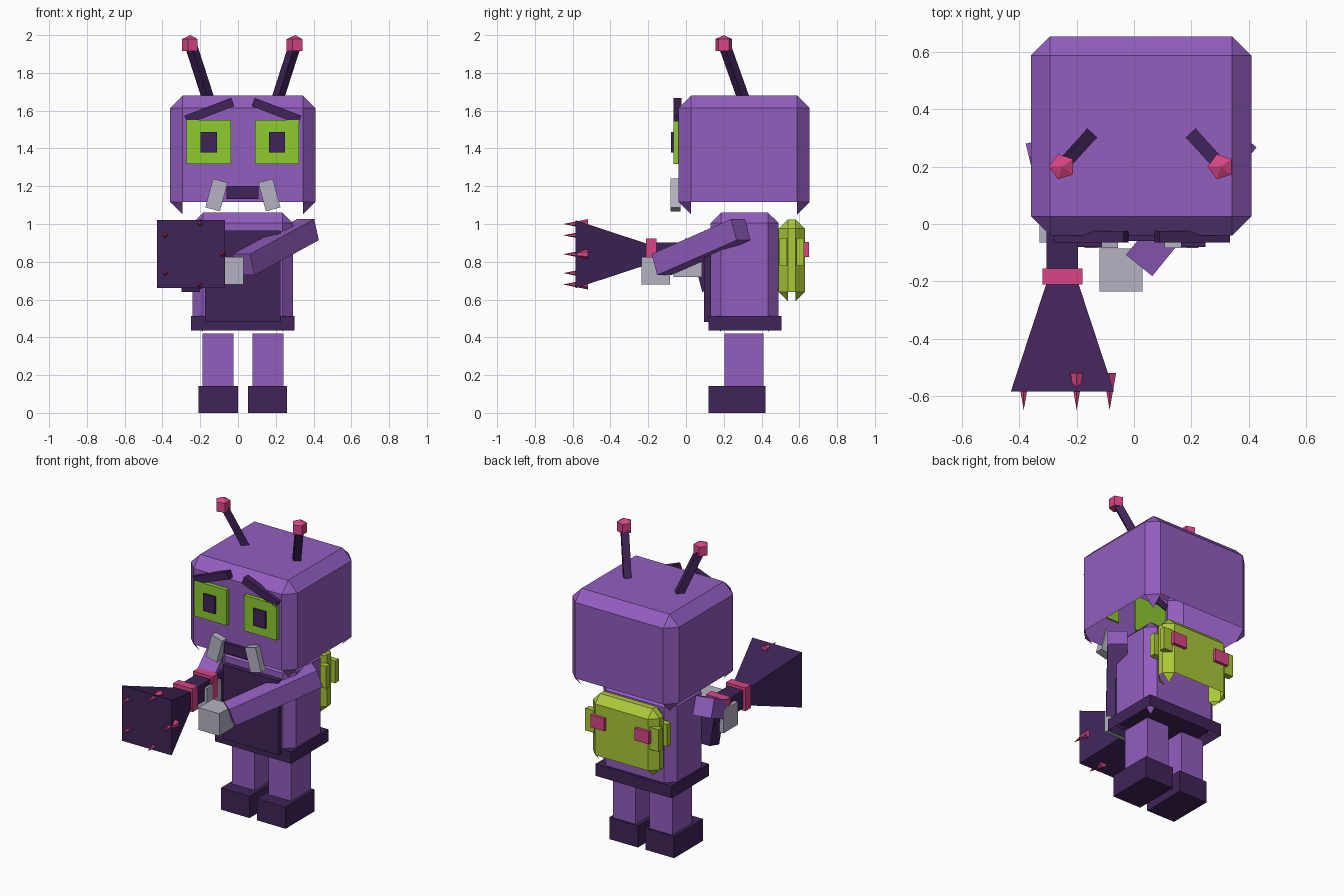
import bpy, bmesh, math
from mathutils import Vector, Matrix

if "Cube" in bpy.data.objects:
    bpy.data.objects.remove(bpy.data.objects["Cube"])

CX = 0.026  # symmetry plane of the figure


def material(name, rgb):
    m = bpy.data.materials.new(name)
    m.use_nodes = True
    m.diffuse_color = (*rgb, 1)
    m.node_tree.nodes["Principled BSDF"].inputs["Base Color"].default_value = (*rgb, 1)
    return m


PURPLE = material("purple", (0.29, 0.11, 0.52))
PLUM = material("dark plum", (0.05, 0.017, 0.095))
GREEN = material("eye green", (0.27, 0.6, 0.03))
LIME = material("pack lime", (0.4, 0.58, 0.04))
GREY = material("light grey", (0.47, 0.45, 0.55))
PINK = material("pink", (0.7, 0.06, 0.24))


def finish(bm, name, mat):
    bmesh.ops.recalc_face_normals(bm, faces=bm.faces)
    mesh = bpy.data.meshes.new(name)
    bm.to_mesh(mesh)
    bm.free()
    mesh.materials.append(mat)
    obj = bpy.data.objects.new(name, mesh)
    bpy.context.collection.objects.link(obj)
    return obj


def box(name, x, y, z, mat, tilt=0, pitch=0, bevel=0):
    """Box from ranges; a bevelled one is left open underneath."""
    ranges = (x, y, z)
    centre = Vector([(a + b) / 2 for a, b in ranges])
    size = Vector([b - a for a, b in ranges])
    bm = bmesh.new()
    bmesh.ops.create_cube(bm, size=1)
    bmesh.ops.scale(bm, vec=size, verts=bm.verts)
    if bevel:
        bmesh.ops.bevel(bm, geom=bm.edges[:], offset=bevel, segments=1, affect='EDGES')
        bm.normal_update()
        # drop the floor and its bevel strips, keep the corner triangles
        low = [f for f in bm.faces if f.normal.z < -0.1 and len(f.verts) == 4]
        bmesh.ops.delete(bm, geom=low, context='FACES')
    turn = Matrix.Rotation(tilt, 4, 'Y') @ Matrix.Rotation(pitch, 4, 'X')
    bm.transform(Matrix.Translation(centre) @ turn)
    return finish(bm, name, mat)


def beam(name, a, b, width, mat):
    """Square bar between two points."""
    a, b = Vector(a), Vector(b)
    bm = bmesh.new()
    bmesh.ops.create_cube(bm, size=1)
    bmesh.ops.scale(bm, vec=(width, width, (b - a).length), verts=bm.verts)
    turn = (b - a).to_track_quat('Z', 'Y').to_matrix().to_4x4()
    bm.transform(Matrix.Translation((a + b) / 2) @ turn)
    return finish(bm, name, mat)


def cone(name, centre, r1, r2, depth, mat, sides, turn=Matrix()):
    bm = bmesh.new()
    bmesh.ops.create_cone(bm, cap_ends=True, segments=sides, radius1=r1, radius2=r2, depth=depth)
    bm.transform(Matrix.Translation(centre) @ turn)
    return finish(bm, name, mat)


# Head and torso shells
box("head", (-0.36, 0.41), (-0.04, 0.655), (1.05, 1.68), PURPLE, bevel=0.067)
box("torso", (-0.24, 0.29), (0.13, 0.49), (0.43, 1.06), PURPLE, bevel=0.055)
box("chest_plate", (-0.175, 0.225), (0.095, 0.14), (0.48, 0.965), PLUM)

# Belt, hollow underneath
belt = box("belt", (-0.25, 0.3), (0.12, 0.505), (0.435, 0.513), PLUM)
bm = bmesh.new()
bm.from_mesh(belt.data)
floor = min(bm.faces, key=lambda f: f.calc_center_median().z)
bmesh.ops.inset_individual(bm, faces=[floor], thickness=0.03)
bmesh.ops.translate(bm, vec=(0, 0, 0.06), verts=floor.verts)
bm.to_mesh(belt.data)
bm.free()

# Paired parts
for side, s in (("right", -1), ("left", 1)):
    def span(a, b):
        return tuple(sorted((CX + s * a, CX + s * b)))

    # Legs and feet
    box(side + "_leg", span(0.05, 0.214), (0.205, 0.41), (0.13, 0.42), PURPLE)
    box(side + "_foot", span(0.027, 0.234), (0.12, 0.42), (0, 0.142), PLUM)
    # Face
    box(side + "_eye", span(0.063, 0.298), (-0.065, -0.03), (1.318, 1.55), GREEN)
    box(side + "_pupil", span(0.138, 0.224), (-0.08, -0.05), (1.378, 1.488), PLUM)
    box(side + "_brow", span(0.045, 0.31), (-0.065, -0.025), (1.575, 1.622), PLUM,
        tilt=math.radians(21) * s)
    box(side + "_tusk", span(0.1, 0.18), (-0.083, -0.03), (1.075, 1.232), GREY,
        tilt=-math.radians(15) * s)
    # Antennae with faceted knobs
    beam(side + "_antenna", (CX + s * 0.17, 0.32, 1.62), (CX + s * 0.27, 0.21, 1.93), 0.046, PLUM)
    knob = Vector((CX + s * 0.277, 0.2, 1.948))
    spin = Matrix.Rotation(math.radians(18), 4, 'Z')
    cone(side + "_knob", knob, 0.046, 0.046, 0.062, PINK, 5, spin)
    cone(side + "_knob_tip", knob + Vector((0, 0, 0.0415)), 0.046, 0, 0.021, PINK, 5, spin)
    # Backpack pockets and patches
    for tag, y in (("front", 0.495), ("rear", 0.585)):
        box(f"{side}_{tag}_pocket", span(0.2, 0.265), (y, y + 0.04), (0.78, 0.925), LIME)
    box(side + "_pack_patch", span(0.11, 0.21), (0.6, 0.65), (0.825, 0.905), PINK)

box("mouth", (-0.06, 0.108), (-0.06, -0.03), (1.132, 1.2), PLUM)
box("backpack", (-0.215, 0.265), (0.49, 0.63), (0.59, 1.025), LIME, bevel=0.05)

# Arms and hands
beam("left_arm", (0.37, 0.29, 0.97), (0.03, -0.13, 0.785), 0.118, PURPLE)
box("left_hand", (-0.12, 0.03), (-0.235, -0.085), (0.68, 0.825), GREY)
beam("right_arm", (-0.315, 0.27, 0.96), (-0.25, 0, 0.83), 0.118, PURPLE)
box("right_hand", (-0.33, -0.18), (-0.065, 0.085), (0.72, 0.87), GREY)

# Blaster: barrel, collars, grip and flared muzzle
GX, GZ = -0.25, 0.84
box("barrel", (GX - 0.055, GX + 0.055), (-0.2, 0.14), (GZ - 0.055, GZ + 0.062), PLUM)
box("grip", (GX - 0.05, GX + 0.05), (0.06, 0.16), (0.65, 0.84), PLUM, pitch=math.radians(15))
for name, y in (("front_collar", -0.212), ("rear_collar", -0.005)):
    box(name, (GX - 0.07, GX + 0.07), (y, y + 0.057), (GZ - 0.07, GZ + 0.082), PINK)
forward = Matrix.Rotation(math.radians(90), 4, 'X')
cone("muzzle", (GX, -0.395, GZ), 0.055 * math.sqrt(2), 0.18 * math.sqrt(2), 0.38, PLUM, 4,
     forward @ Matrix.Rotation(math.radians(45), 4, 'Z'))
for i, (x, z) in enumerate([(-0.2, 1), (-0.2, 0.68), (-0.385, 0.94), (-0.385, 0.74), (-0.085, GZ)]):
    cone(f"muzzle_spike_{i + 1}", (x, -0.585, z), 0.026, 0, 0.13, PINK, 6, forward)
